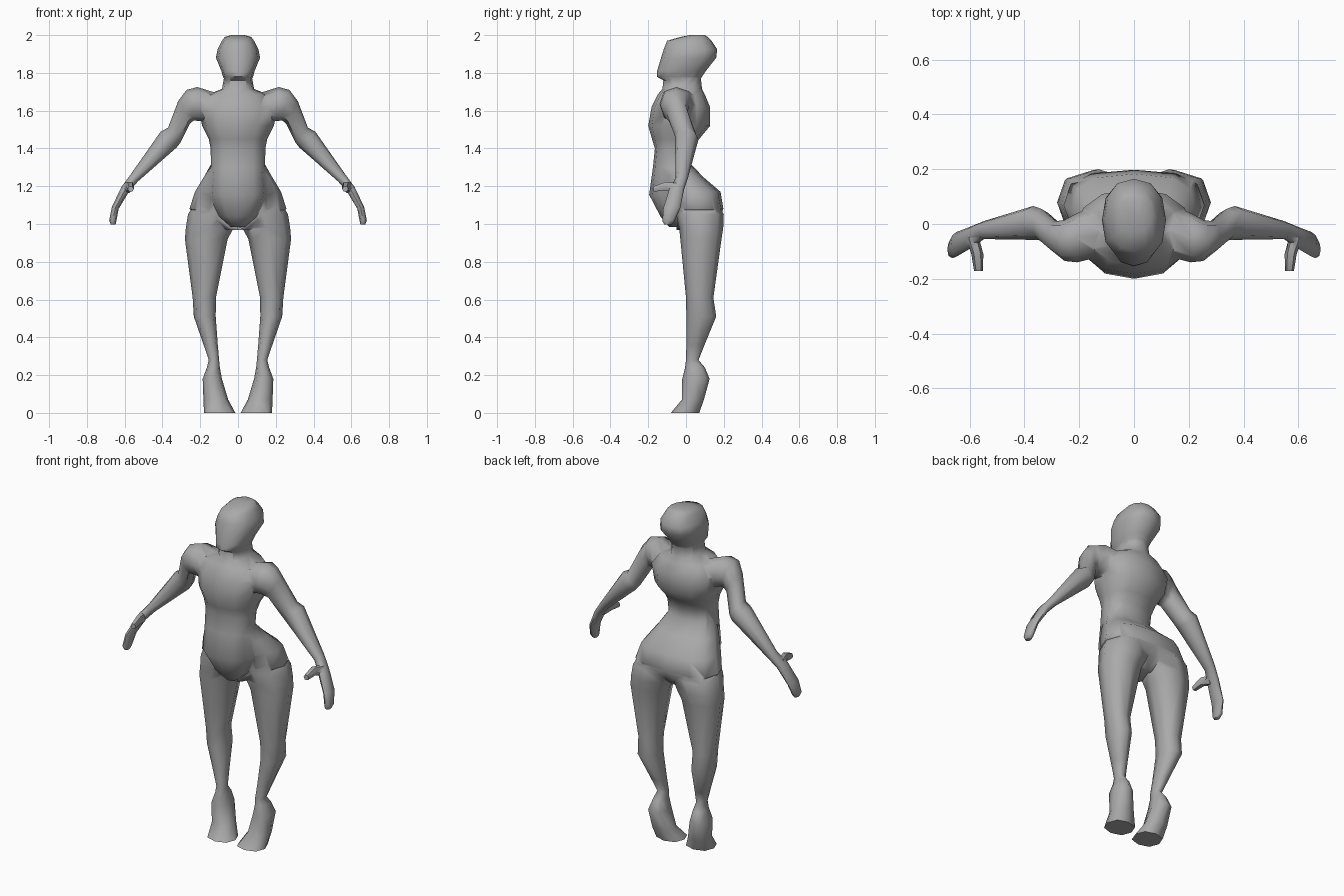
import bpy, bmesh, math
from mathutils import Vector

if "Cube" in bpy.data.objects:
    bpy.data.objects.remove(bpy.data.objects["Cube"])

skin = bpy.data.materials.new("plain_grey")
skin.diffuse_color = (0.4, 0.4, 0.4, 1)
skin.use_nodes = True
skin.node_tree.nodes["Principled BSDF"].inputs["Base Color"].default_value = skin.diffuse_color


def level(z, x0, x1, y0, y1):
    """Horizontal ring spanning x0..x1 and y0..y1: centre and two half axes."""
    return (Vector(((x0 + x1) / 2, (y0 + y1) / 2, z)),
            Vector(((x1 - x0) / 2, 0, 0)), Vector((0, (y1 - y0) / 2, 0)))


def sym(z, half_width, y0, y1):
    return level(z, -half_width, half_width, y0, y1)


def slanted(top, bottom, y0, y1):
    """Ring across a limb, from a top to a bottom (x, z) point."""
    t = Vector((top[0], (y0 + y1) / 2, top[1]))
    b = Vector((bottom[0], (y0 + y1) / 2, bottom[1]))
    return (t + b) / 2, (t - b) / 2, Vector((0, (y1 - y0) / 2, 0))


def loft(name, rings, sides=8, power=0.85, mirror=False):
    """Closed skin over a chain of rounded rings."""
    def bend(v):
        return math.copysign(abs(v) ** power, v) if abs(v) > 1e-6 else 0.0
    bm = bmesh.new()
    loops = []
    for c, u, v in rings:
        loop = []
        for i in range(sides):
            a = 2 * math.pi * i / sides
            p = c + u * bend(math.cos(a)) + v * bend(math.sin(a))
            if mirror:
                p.x = -p.x
            loop.append(bm.verts.new(p))
        loops.append(loop)
    for a, b in zip(loops, loops[1:]):
        for i in range(sides):
            j = (i + 1) % sides
            bm.faces.new((a[i], a[j], b[j], b[i]))
    bm.faces.new(loops[0])
    bm.faces.new(loops[-1])
    bmesh.ops.recalc_face_normals(bm, faces=bm.faces)
    me = bpy.data.meshes.new(name)
    bm.to_mesh(me)
    bm.free()
    me.materials.append(skin)
    ob = bpy.data.objects.new(name, me)
    bpy.context.collection.objects.link(ob)
    return ob


# Torso with rounded belly, chest and neck
torso = loft("body", [
    sym(0.985, 0.04, -0.09, 0.02), sym(1.04, 0.10, -0.135, 0.05),
    sym(1.155, 0.155, -0.195, 0.07), sym(1.30, 0.143, -0.175, 0.022),
    sym(1.40, 0.145, -0.165, 0.035), sym(1.45, 0.155, -0.18, 0.07),
    sym(1.52, 0.19, -0.20, 0.128), sym(1.62, 0.21, -0.182, 0.127),
    sym(1.685, 0.16, -0.15, 0.10), sym(1.715, 0.085, -0.125, 0.085),
    sym(1.80, 0.07, -0.115, 0.075)], sides=12)

# Hips and buttocks
pelvis = loft("pelvis", [
    sym(0.967, 0.06, -0.05, 0.11), sym(1.02, 0.18, -0.05, 0.17),
    sym(1.08, 0.257, -0.06, 0.198), sym(1.17, 0.228, -0.09, 0.183),
    sym(1.25, 0.18, -0.12, 0.09), sym(1.33, 0.135, -0.13, 0.015)],
    sides=12, power=0.75)

# Head, leaning back from the chin
head = loft("head", [
    sym(1.755, 0.066, -0.11, 0.07), sym(1.78, 0.08, -0.155, 0.085),
    sym(1.81, 0.088, -0.153, 0.105), sym(1.88, 0.117, -0.132, 0.16),
    sym(1.925, 0.108, -0.118, 0.165), sym(1.97, 0.085, -0.10, 0.135),
    sym(1.99, 0.07, -0.03, 0.115), sym(2.0, 0.035, 0.02, 0.10)], sides=12)

# Leg running down into a raised heel and inward toe
leg_rings = [
    level(1.13, 0.02, 0.22, -0.05, 0.16), level(1.05, -0.008, 0.265, -0.052, 0.2),
    level(0.98, 0.022, 0.276, -0.036, 0.197), level(0.92, 0.055, 0.281, -0.03, 0.188),
    level(0.61, 0.117, 0.24, 0.0, 0.145), level(0.51, 0.118, 0.234, 0.002, 0.16),
    level(0.36, 0.107, 0.182, 0.002, 0.098), level(0.28, 0.10, 0.155, 0.0, 0.066),
    level(0.24, 0.096, 0.165, -0.005, 0.10), level(0.18, 0.085, 0.187, -0.02, 0.125),
    level(0.07, 0.052, 0.183, -0.022, 0.095), level(0.0, 0.014, 0.18, -0.08, 0.07)]

# Arm from inside the shoulder to the fingertips
arm_rings = [
    slanted((0.12, 1.695), (0.13, 1.52), -0.12, 0.07),
    slanted((0.215, 1.725), (0.20, 1.545), -0.14, 0.04),
    slanted((0.272, 1.71), (0.235, 1.548), -0.135, 0.015),
    slanted((0.317, 1.65), (0.255, 1.53), -0.105, 0.01),
    slanted((0.37, 1.51), (0.305, 1.43), -0.06, 0.055),
    slanted((0.41, 1.488), (0.325, 1.405), -0.058, 0.066),
    slanted((0.57, 1.26), (0.53, 1.225), -0.055, 0.01),
    slanted((0.618, 1.195), (0.578, 1.17), -0.09, -0.01),
    slanted((0.668, 1.09), (0.632, 1.08), -0.12, -0.03),
    slanted((0.682, 1.02), (0.645, 1.01), -0.125, -0.06),
    slanted((0.674, 0.998), (0.648, 0.998), -0.115, -0.075)]

# Thumb pointing forward from the hand
thumb_rings = [
    (Vector((0.59, -0.05, 1.19)), Vector((0.024, 0, 0)), Vector((0, 0, 0.03))),
    (Vector((0.572, -0.11, 1.20)), Vector((0.022, 0, 0)), Vector((0, 0, 0.025))),
    (Vector((0.568, -0.172, 1.185)), Vector((0.016, 0, 0)), Vector((0, 0, 0.016)))]

parts = [pelvis, head]
for side, flip in (("left", False), ("right", True)):
    parts.append(loft(side + "_leg", leg_rings, mirror=flip))
    parts.append(loft(side + "_arm", arm_rings, mirror=flip))
    parts.append(loft(side + "_thumb", thumb_rings, sides=6, mirror=flip))

# Fuse everything into one continuous body
bpy.context.view_layer.objects.active = torso
torso.select_set(True)
for part in parts:
    mod = torso.modifiers.new("join", 'BOOLEAN')
    mod.operation = 'UNION'
    mod.solver = 'EXACT'
    mod.object = part
    bpy.ops.object.modifier_apply(modifier=mod.name)
    bpy.data.objects.remove(part)

# Clean the seams and shade smoothly
bm = bmesh.new()
bm.from_mesh(torso.data)
bmesh.ops.remove_doubles(bm, verts=bm.verts, dist=0.004)
bmesh.ops.recalc_face_normals(bm, faces=bm.faces)
bm.to_mesh(torso.data)
bm.free()
bpy.ops.object.shade_smooth_by_angle(angle=math.radians(60))
